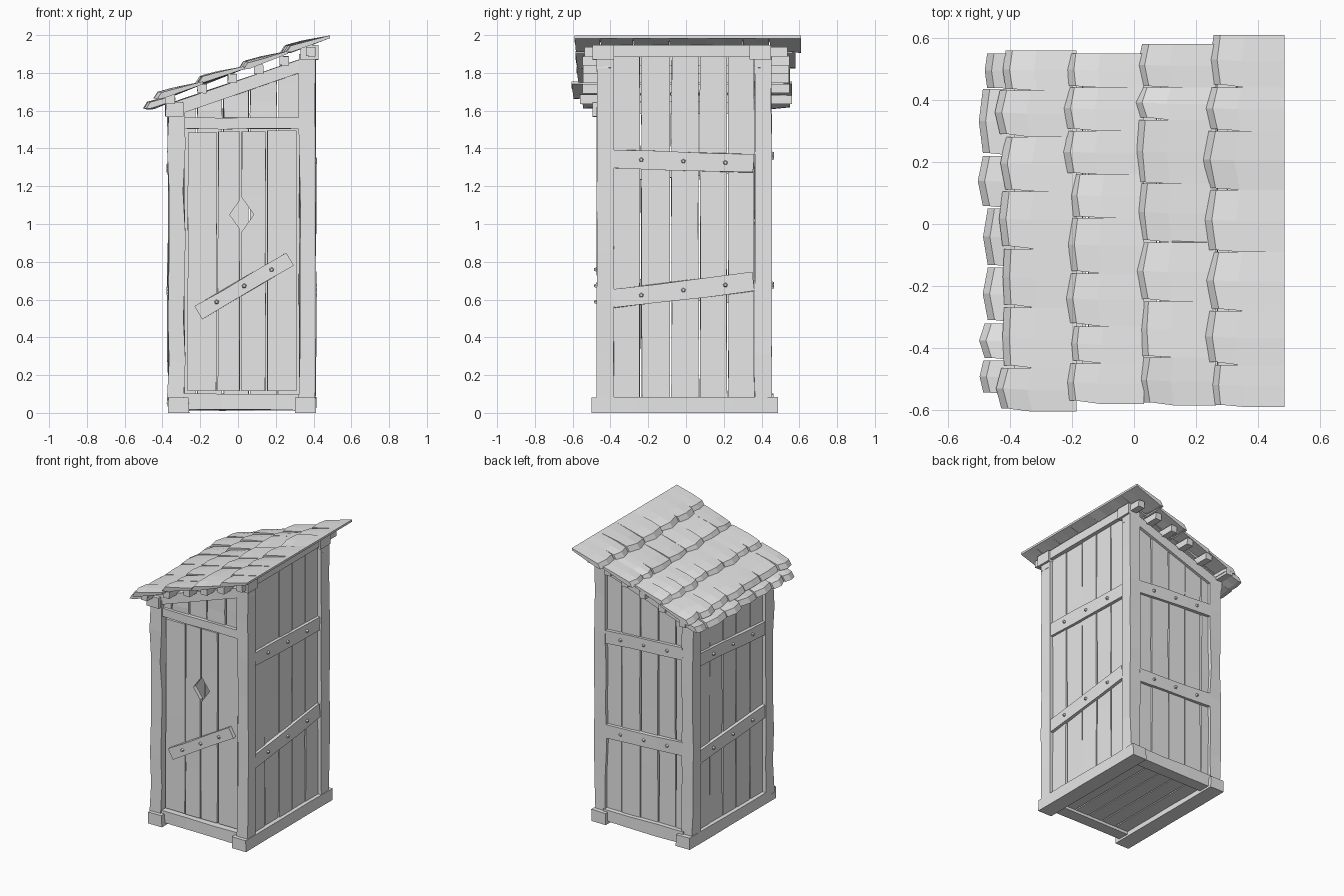
import bpy, bmesh, random
from mathutils import Vector, Matrix

random.seed(4)
if "Cube" in bpy.data.objects:
    bpy.data.objects.remove(bpy.data.objects["Cube"], do_unlink=True)

grey = bpy.data.materials.new("weathered_grey")
grey.use_nodes = True
grey.diffuse_color = (0.8, 0.8, 0.8, 1)
grey.node_tree.nodes["Principled BSDF"].inputs["Base Color"].default_value = (0.8, 0.8, 0.8, 1)

X, Y, Z = Vector((1, 0, 0)), Vector((0, 1, 0)), Vector((0, 0, 1))
SLOPE = 0.34


def roof_z(x):
    """Height of the rafter tops, rising towards +x."""
    return 1.637 + SLOPE * (x + 0.36)


def loft(bm, sections):
    """Skin a row of equal cross-sections and cap both ends."""
    rings = [[bm.verts.new(p) for p in s] for s in sections]
    n = len(rings[0])
    for a, b in zip(rings, rings[1:]):
        for i in range(n):
            j = (i + 1) % n
            bm.faces.new((a[i], a[j], b[j], b[i]))
    bm.faces.new(rings[0])
    bm.faces.new(rings[-1])


def plank(bm, p0, p1, normal, w, t, cuts=0, rough=0.0):
    """Rough timber from p0 to p1: outer face centred on the line, depth t behind it."""
    p0, p1 = Vector(p0), Vector(p1)
    side = (p1 - p0).normalized().cross(normal).normalized()
    sections = []
    for i in range(cuts + 2):
        c = p0.lerp(p1, i / (cuts + 1))
        ring = []
        for s, d in ((-1, 0), (1, 0), (1, 1), (-1, 1)):
            wob = side * random.uniform(-rough, rough) - normal * random.uniform(0, rough)
            ring.append(c + side * s * w / 2 - normal * d * t + (wob if d == 0 else wob * 0.3))
        sections.append(ring)
    loft(bm, sections)


def bolt(bm, p, normal):
    rot = normal.to_track_quat('Z', 'Y').to_matrix().to_4x4()
    bmesh.ops.create_cone(bm, cap_ends=True, segments=5, radius1=0.013, radius2=0.008,
                          depth=0.014, matrix=Matrix.Translation(p + normal * 0.004) @ rot)


def finish(bm, name):
    bmesh.ops.recalc_face_normals(bm, faces=bm.faces)
    mesh = bpy.data.meshes.new(name)
    bm.to_mesh(mesh)
    bm.free()
    mesh.materials.append(grey)
    ob = bpy.data.objects.new(name, mesh)
    bpy.context.scene.collection.objects.link(ob)
    return ob


def batten(name, p0, p1, normal, w):
    """Nailed board with three bolt heads."""
    bm = bmesh.new()
    plank(bm, p0, p1, normal, w, 0.03, 2, 0.004)
    for f in (0.2, 0.5, 0.8):
        bolt(bm, Vector(p0).lerp(Vector(p1), f), normal)
    finish(bm, name)


def wall(name, edges, place, normal, bottom, top):
    """Upright planks between successive edges; top is a height function."""
    bm = bmesh.new()
    for a, b in zip(edges, edges[1:]):
        m = (a + b) / 2
        depth = random.uniform(0, 0.006)
        p = place(m) - normal * depth
        plank(bm, p + Z * bottom, p + Z * top(m), normal, b - a - 0.008, 0.03, 3, 0.003)
    return finish(bm, name)


# Corner posts
for side, x, top in (("left", 0.367, 1.9), ("right", -0.328, 1.62)):
    for end, y, n in (("front", -0.475, -Y), ("back", 0.457, Y)):
        bm = bmesh.new()
        plank(bm, (x, y, 0.05), (x, y, top), n, 0.086, 0.092, 6, 0.007)
        finish(bm, f"{end}_{side}_post")

# Base sills: long ones on the sides, short ones between
for name, x in (("left_sill", 0.357), ("right_sill", -0.315)):
    bm = bmesh.new()
    plank(bm, (x, -0.5, 0.085), (x, 0.487, 0.085), Z, 0.112, 0.085, 3, 0.004)
    finish(bm, name)
for name, y, n in (("front_sill", -0.467, -Y), ("back_sill", 0.465, Y)):
    bm = bmesh.new()
    plank(bm, (-0.3, y, 0.057), (0.34, y, 0.057), n, 0.085, 0.09, 2, 0.004)
    finish(bm, name)

# Floor boards
bm = bmesh.new()
for i in range(5):
    x = -0.21 + i * 0.115
    plank(bm, (x, -0.42, 0.06), (x, 0.42, 0.06), Z, 0.107, 0.025, 1, 0.003)
finish(bm, "floor_boards")

# Plank walls
side_edges = (-0.395, -0.24, -0.08, 0.07, 0.22, 0.365)
end_edges = (-0.295, -0.22, -0.08, 0.06, 0.21, 0.335)
wall("left_wall", side_edges, lambda m: Vector((0.388, m, 0)), X, 0.07, lambda m: 1.9)
wall("right_wall", side_edges, lambda m: Vector((-0.348, m, 0)), -X, 0.07, lambda m: 1.61)
wall("back_wall", end_edges, lambda m: Vector((m, 0.436, 0)), Y, 0.07, lambda m: roof_z(m) - 0.025)
wall("front_gable", end_edges, lambda m: Vector((m, -0.445, 0)), -Y, 1.52, lambda m: roof_z(m) - 0.025)

# Door with a diamond peephole
door = wall("door", (-0.27, -0.11, 0.015, 0.15, 0.313), lambda m: Vector((m, -0.45, 0)), -Y,
            0.115, lambda m: 1.49 + random.uniform(-0.008, 0.006))
bm = bmesh.new()
loft(bm, [[Vector((0.02 + dx, y, 1.05 + dz)) for dx, dz in ((0.064, 0), (0, 0.09), (-0.064, 0), (0, -0.09))]
          for y in (-0.52, -0.38)])
cutter = finish(bm, "peephole_cutter")
cutter.hide_render = True
mod = door.modifiers.new("peephole", 'BOOLEAN')
mod.operation, mod.solver, mod.object = 'DIFFERENCE', 'EXACT', cutter
bpy.context.view_layer.objects.active = door
bpy.ops.object.modifier_apply(modifier=mod.name)
bpy.data.objects.remove(cutter, do_unlink=True)

# Door header
bm = bmesh.new()
plank(bm, (-0.29, -0.467, 1.533), (0.33, -0.467, 1.533), -Y, 0.058, 0.05, 2, 0.003)
finish(bm, "door_header")

# Nailed battens
batten("door_brace", (-0.21, -0.475, 0.53), (0.275, -0.475, 0.815), -Y, 0.078)
batten("left_upper_batten", (0.407, -0.385, 1.345), (0.407, 0.357, 1.32), X, 0.098)
batten("left_lower_batten", (0.407, -0.385, 0.605), (0.407, 0.357, 0.695), X, 0.1)
batten("right_upper_batten", (-0.367, -0.385, 1.27), (-0.367, 0.357, 1.32), -X, 0.09)
batten("right_lower_batten", (-0.367, -0.385, 0.67), (-0.367, 0.357, 0.62), -X, 0.095)
batten("back_upper_batten", (-0.29, 0.455, 1.38), (0.33, 0.455, 1.34), Y, 0.09)
batten("back_lower_batten", (-0.29, 0.455, 0.69), (0.33, 0.455, 0.66), Y, 0.095)

# Sloping rafters over the front and back walls
for name, y, n in (("front_rafter", -0.468, -Y), ("back_rafter", 0.452, Y)):
    bm = bmesh.new()
    plank(bm, (-0.34, y, roof_z(-0.34) - 0.035), (0.4, y, roof_z(0.4) - 0.035), n, 0.07, 0.07, 2, 0.003)
    finish(bm, name)

# Wall plates along the sides, with thicker end blocks
for name, x, z in (("left_plate", 0.378, 1.95), ("right_plate", -0.337, 1.648)):
    bm = bmesh.new()
    plank(bm, (x, -0.45, z), (x, 0.41, z), Z, 0.07, 0.065, 2, 0.003)
    for y in (-0.495, 0.335):
        plank(bm, (x, y, z), (x, y + 0.115, z), Z, 0.095, 0.08, 0, 0.004)
    finish(bm, name)

# Purlins poking out under the roof
bm = bmesh.new()
for x in (-0.36, -0.19, -0.03, 0.11, 0.245, 0.385):
    z = roof_z(x) + 0.048
    end = random.uniform(0.53, 0.56)
    plank(bm, (x, -end, z), (x, end, z), Z, 0.05, 0.05, 0, 0.003)
finish(bm, "purlins")


# Overlapping roof tiles: eave x, eave z, length, tile edges along y
def tile(bm, x, z, length, y0, y1):
    tilt = random.uniform(-0.008, 0.008)
    shift = random.uniform(-0.01, 0.01)
    pinch = random.uniform(0.003, 0.011)
    sections = []
    for f in (0, 0.5, 1):
        e = x + shift + (0.012 if f != 0.5 else random.uniform(-0.006, 0.008))
        dz = z + tilt * (f * 2 - 1)
        y_eave = y0 + pinch + (y1 - y0 - pinch) * f
        y_top = y0 + (y1 - y0) * f
        far = x + length
        sections.append([Vector(p) for p in (
            (e, y_eave, dz), (e + 0.022, y_eave, dz + 0.035),
            (e + 0.1, y_top, dz + 0.056), (far, y_top, z + 0.36 * length),
            (far, y_top, z + 0.36 * length - 0.015), (e + 0.03, y_eave, dz + 0.003))])
    loft(bm, sections)


ROWS = (
    (-0.492, 1.612, 0.16, (-0.55, -0.44, -0.32, -0.14, 0.05, 0.22, 0.435, 0.55)),
    (-0.435, 1.665, 0.25, (-0.605, -0.465, -0.27, -0.08, 0.105, 0.28, 0.43, 0.56)),
    (-0.218, 1.745, 0.25, (-0.58, -0.45, -0.33, -0.16, 0.02, 0.16, 0.3, 0.44, 0.55)),
    (0.01, 1.825, 0.255, (-0.585, -0.43, -0.25, -0.06, 0.13, 0.335, 0.44, 0.58)),
    (0.238, 1.909, 0.248, (-0.59, -0.455, -0.28, -0.09, 0.11, 0.3, 0.44, 0.61)),
)
for i, (x, z, length, ys) in enumerate(ROWS):
    bm = bmesh.new()
    for y0, y1 in zip(ys, ys[1:]):
        tile(bm, x, z, length, y0, y1)
    finish(bm, f"roof_tile_row_{i + 1}")
